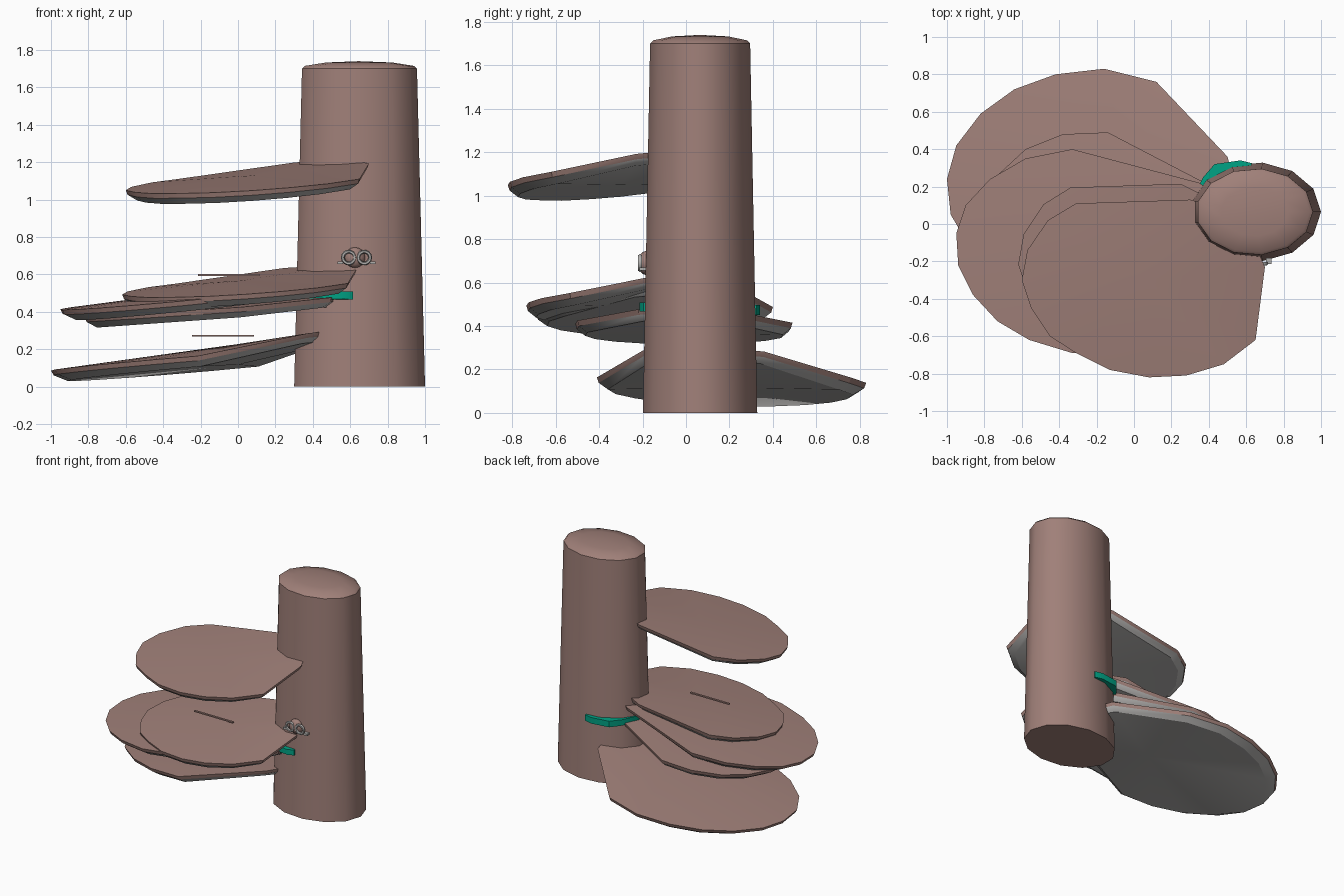
import bpy, bmesh, math
from mathutils import Vector

if "Cube" in bpy.data.objects:
    bpy.data.objects.remove(bpy.data.objects["Cube"])


def material(name, rgb):
    m = bpy.data.materials.new(name)
    m.diffuse_color = (*rgb, 1)
    m.use_nodes = True
    m.node_tree.nodes["Principled BSDF"].inputs["Base Color"].default_value = m.diffuse_color
    return m


BARK = material("bark brown", (0.35, 0.215, 0.19))
GILL = material("pale grey", (0.45, 0.44, 0.43))
TEAL = material("teal", (0.0, 0.36, 0.23))


def finish(name, bm, mats, angle=30):
    bmesh.ops.recalc_face_normals(bm, faces=bm.faces)
    me = bpy.data.meshes.new(name)
    bm.to_mesh(me)
    bm.free()
    for m in mats:
        me.materials.append(m)
    ob = bpy.data.objects.new(name, me)
    bpy.context.collection.objects.link(ob)
    bpy.ops.object.select_all(action='DESELECT')
    ob.select_set(True)
    bpy.context.view_layer.objects.active = ob
    bpy.ops.object.shade_smooth_by_angle(angle=math.radians(angle))
    return ob


def bridge(bm, a, b, mat=0):
    n = len(a)
    for i in range(n):
        j = (i + 1) % n
        bm.faces.new((a[i], a[j], b[j], b[i])).material_index = mat


def fan(bm, ring, centre, mat=0):
    c = bm.verts.new(centre)
    n = len(ring)
    for i in range(n):
        bm.faces.new((ring[i], ring[(i + 1) % n], c)).material_index = mat


# Tapered trunk with a slightly domed top
SIDES = 13
CX, CY = 0.645, 0.065
bm = bmesh.new()
rings = []
for z, rx, ry in [(0, .355, .265), (1.70, .312, .232), (1.715, .295, .217), (1.733, .18, .13)]:
    rings.append([bm.verts.new((CX + rx * math.cos(math.tau * i / SIDES),
                                CY + ry * math.sin(math.tau * i / SIDES), z))
                  for i in range(SIDES)])
for a, b in zip(rings, rings[1:]):
    bridge(bm, a, b)
fan(bm, rings[-1], (CX, CY, 1.74))
bm.faces.new(rings[0])
finish("trunk", bm, [BARK], 40)


# Shelf: tilted fan-shaped cap whose first and last points meet the trunk
def shelf(name, plan, plane, centre, dome, lift):
    a, b, c = plane
    bm = bmesh.new()
    pts = list(plan) + [(0.58, 0.05)]
    last = len(plan) - 1
    cx, cy = centre

    def ring(scale, drop):
        out = []
        for i, (x, y) in enumerate(pts):
            z = a + b * x + c * y - drop
            if i in (0, last):
                z += lift
            if i > last:
                z += lift + 0.01
            s = 1 if i > last else scale
            out.append(bm.verts.new((cx + (x - cx) * s, cy + (y - cy) * s, z)))
        return out

    top, rim, low = ring(1, 0), ring(0.985, 0.025), ring(0.91, 0.055)
    zc = a + b * cx + c * cy
    fan(bm, top, (cx, cy, zc + dome))
    bridge(bm, top, rim)
    bridge(bm, rim, low, 1)
    fan(bm, low, (cx, cy, zc - 0.05), 1)
    finish(name, bm, [BARK, GILL], 30)


upper = [(.70, -.23), (.65, -.62), (.48, -.75), (.28, -.81), (.08, -.82), (-.13, -.78),
         (-.31, -.69), (-.45, -.60), (-.55, -.45), (-.60, -.30), (-.57, -.14),
         (-.46, .02), (-.31, .11), (.30, .13)]
shelf("upper_shelf", upper, (1.1235, .073, .0986), (.08, -.30), .03, .04)

# The second shelf repeats the upper one lower down
second = [(x * .965 - .04, y + .085) for x, y in upper]
shelf("second_shelf", second, (.557, .073, .09), (.03, -.23), .03, .04)

third = [(.50, -.25), (.12, -.60), (-.10, -.68), (-.33, -.69), (-.56, -.62), (-.73, -.52),
         (-.86, -.38), (-.94, -.22), (-.95, -.05), (-.90, .10), (-.77, .24),
         (-.58, .35), (-.33, .40), (.35, .22)]
shelf("third_shelf", third, (.507, .096, .03), (-.08, -.12), .035, .04)

fourth = [(.50, -.22), (.02, -.50), (-.22, -.51), (-.45, -.46), (-.63, -.36), (-.76, -.22),
          (-.82, -.05), (-.80, .10), (-.72, .27), (-.58, .40), (-.38, .48),
          (-.14, .49), (.36, .23)]
shelf("fourth_shelf", fourth, (.424, .065, 0), (-.08, 0), .03, .02)

lowest = [(.38, -.20), (-.22, -.41), (-.48, -.37), (-.70, -.27), (-.88, -.12), (-.98, .05),
          (-1.0, .24), (-.95, .42), (-.82, .59), (-.64, .72), (-.42, .80),
          (-.16, .83), (.12, .76), (.50, .36)]
shelf("lowest_shelf", lowest, (.171, .08, -.024), (0, .15), .06, .08)

# Teal band wrapped round the trunk behind the shelves
band = [(.615, -.195), (.57, -.215), (.46, -.205), (.36, -.14), (.31, .0), (.31, .13),
        (.37, .25), (.43, .32), (.57, .34), (.63, .325), (.6, .2), (.6, -.1)]
bm = bmesh.new()
low = [bm.verts.new((x, y, .467 - .03 * (y + .2))) for x, y in band]
top = [bm.verts.new((x, y, .508 - .02 * (y + .2))) for x, y in band]
bridge(bm, low, top)
bm.faces.new(low)
bm.faces.new(top)
finish("teal_band", bm, [TEAL])

# Thin twigs lying above two of the shelves
for name, x, y, z in [("upper_twig", -.05, -.22, .597), ("lower_twig", -.08, .0, .272)]:
    bm = bmesh.new()
    bmesh.ops.create_cube(bm, size=1)
    bmesh.ops.scale(bm, vec=(.33, .015, .009), verts=bm.verts)
    bmesh.ops.translate(bm, vec=(x, y, z), verts=bm.verts)
    finish(name, bm, [BARK])

# Small knob with two ringed eyes on the front of the trunk
bm = bmesh.new()
bmesh.ops.create_uvsphere(bm, u_segments=12, v_segments=8, radius=1)
bmesh.ops.scale(bm, vec=(.055, .035, .055), verts=bm.verts)
bmesh.ops.translate(bm, vec=(.625, -.185, .69), verts=bm.verts)
finish("knob", bm, [BARK], 60)

for side, x in (("left", .592), ("right", .675)):
    bpy.ops.mesh.primitive_torus_add(major_segments=14, minor_segments=6, major_radius=.032,
                                     minor_radius=.010, location=(x, -.212, .69),
                                     rotation=(math.pi / 2, 0, 0))
    eye = bpy.context.object
    eye.name = side + "_eye_ring"
    eye.data.materials.append(GILL)
    bpy.ops.object.shade_smooth_by_angle(angle=math.radians(60))
    bm = bmesh.new()
    bmesh.ops.create_cube(bm, size=1)
    bmesh.ops.scale(bm, vec=(.03, .03, .014), verts=bm.verts)
    off = -.045 if side == "left" else .045
    bmesh.ops.translate(bm, vec=(x + off, -.198, .662), verts=bm.verts)
    finish(side + "_eye_clip", bm, [GILL])
